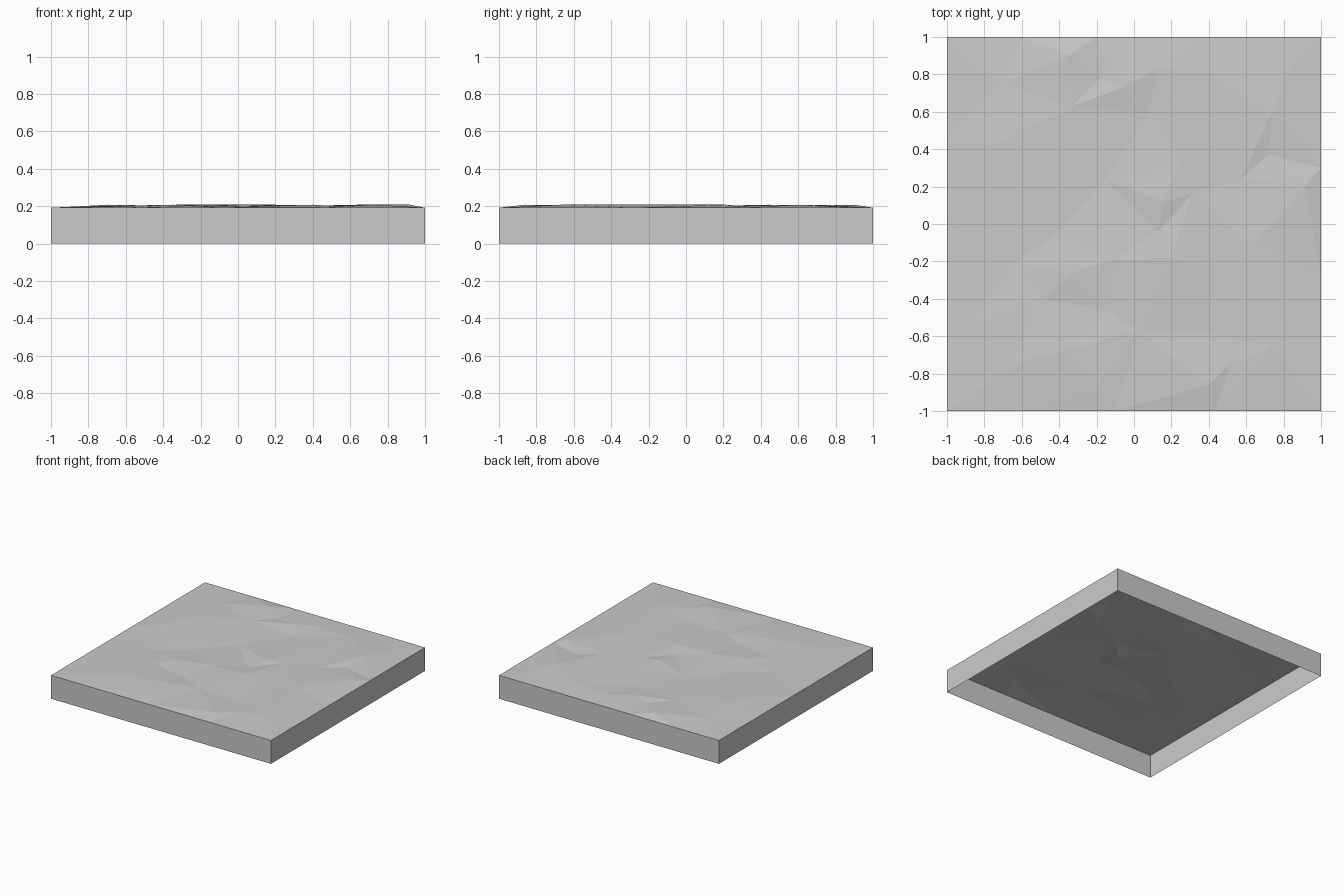
import bpy
from mathutils import Vector
from mathutils.geometry import delaunay_2d_cdt

default_cube = bpy.data.objects.get("Cube")
if default_cube:
    bpy.data.objects.remove(default_cube, do_unlink=True)

RIM = 0.192

# One plain grey for the whole tile
stone = bpy.data.materials.new("stone_grey")
stone.use_nodes = True
colour = (0.6, 0.6, 0.6, 1)
stone.diffuse_color = colour
stone.node_tree.nodes["Principled BSDF"].inputs["Base Color"].default_value = colour


def add_part(name, vertices, faces):
    """Make a flat-shaded mesh object with the shared material."""
    mesh = bpy.data.meshes.new(name)
    mesh.from_pydata(vertices, [], faces)
    mesh.materials.append(stone)
    mesh.update()
    part = bpy.data.objects.new(name, mesh)
    bpy.context.collection.objects.link(part)
    return part


# Ground relief: scattered points grouped by how high they rise
peaks = [(-.06, .73), (-.35, .9), (.74, .6), (-.69, .44), (.16, .12), (.92, .21),
         (-.33, -.26), (-.1, -.19), (.2, -.18), (.64, -.12), (.73, -.66),
         (-.35, -.67), (.4, -.86)]
slopes = [(.13, .83), (-.33, .63), (.24, .32), (.57, .24), (.31, .16),
          (-.82, .21), (.44, -.23), (-.5, -.4), (.03, -.57), (-.62, -.74),
          (.51, -.75), (-.2, -.86), (-.6, .1), (.45, .8), (-.7, .75)]
dips = [(-.18, .78), (.08, .59), (-.16, .24), (.72, .37), (.13, -.04),
        (-.4, -.04), (-.15, -.46), (-.84, -.51), (.4, -.58), (-.63, -.21),
        (.85, .85)]

points, heights = [], []
for group, height in ((peaks, 0.208), (slopes, 0.201), (dips, 0.195)):
    for point in group:
        points.append(Vector(point))
        heights.append(height)

# Level rim: each side starts at its corner and has a few uneven breaks
corners = [Vector((-1, -1)), Vector((1, -1)), Vector((1, 1)), Vector((-1, 1))]
breaks = [(0, .2, .45, .72), (0, .18, .36, .65), (0, .3, .6, .8), (0, .28, .5, .86)]
for side, fractions in enumerate(breaks):
    start, end = corners[side], corners[(side + 1) % 4]
    for fraction in fractions:
        points.append(start.lerp(end, fraction))
        heights.append(RIM)

# Faceted ground surface
flat, _, triangles, origins, _, _ = delaunay_2d_cdt(points, [], [], 0, 0.0001)
relief = [(p.x, p.y, heights[source[0]]) for p, source in zip(flat, origins)]
add_part("ground_surface", relief, triangles)

# Thin side walls, open underneath
lower = [(c.x, c.y, 0) for c in corners]
upper = [(c.x, c.y, RIM) for c in corners]
walls = [(i, (i + 1) % 4, (i + 1) % 4 + 4, i + 4) for i in range(4)]
add_part("side_walls", lower + upper, walls)
